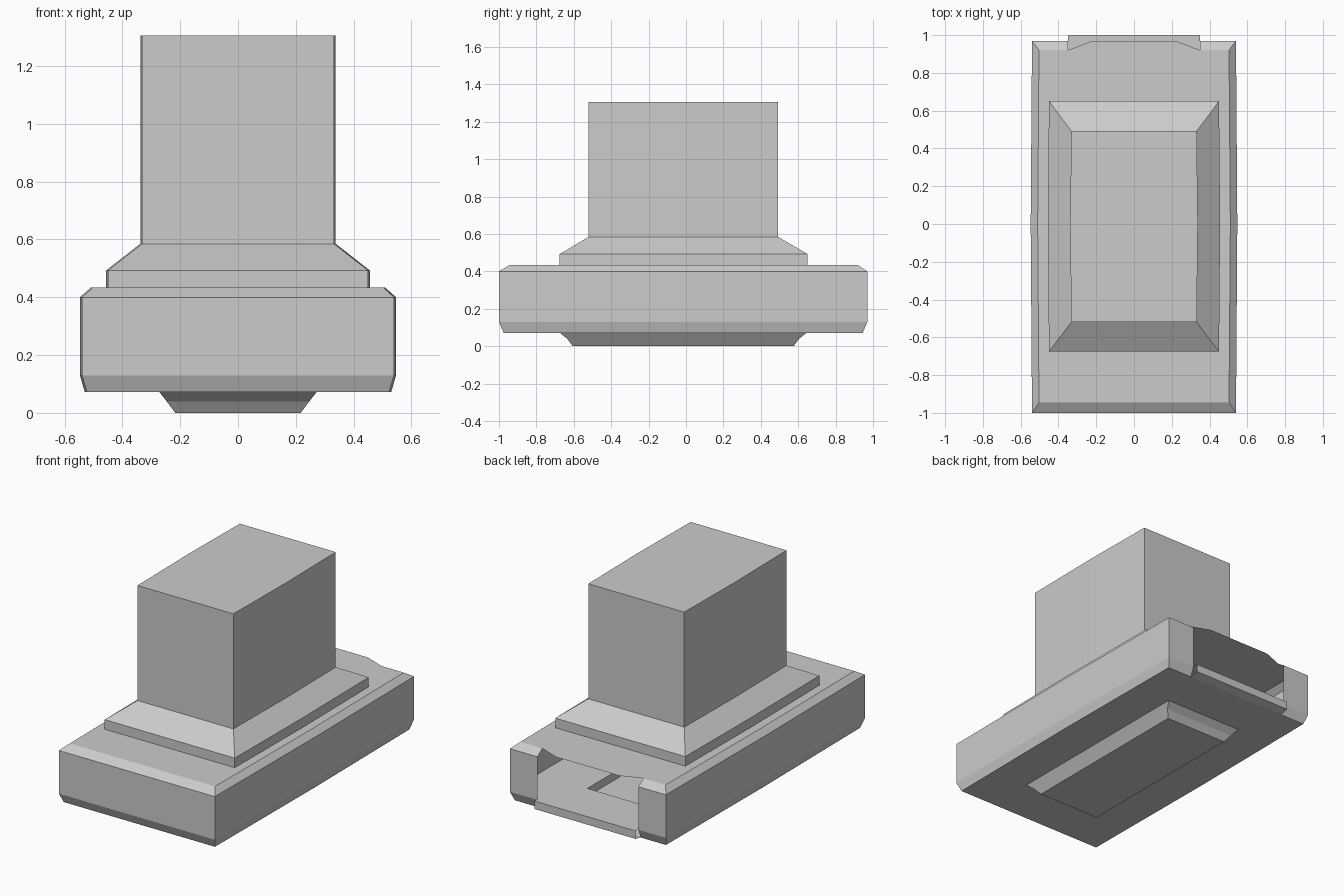
import bpy, bmesh

if "Cube" in bpy.data.objects:
    bpy.data.objects.remove(bpy.data.objects["Cube"])

MOUTH = 0.35  # half width of the opening in the back wall


def finish(name, bm, normals=True):
    if normals:
        bmesh.ops.recalc_face_normals(bm, faces=bm.faces)
    mesh = bpy.data.meshes.new(name)
    bm.to_mesh(mesh)
    bm.free()
    obj = bpy.data.objects.new(name, mesh)
    bpy.context.collection.objects.link(obj)
    return obj


def ring(bm, w, y0, y1, z, bulge=0.0, mouth=False):
    """Rectangle outline whose long sides may bow outward slightly."""
    pts = [(-w, y0), (w, y0)]
    if bulge:
        pts.append((w + bulge, 0))
    pts.append((w, y1))
    if mouth:
        pts += [(MOUTH, y1), (-MOUTH, y1)]
    pts.append((-w, y1))
    if bulge:
        pts.append((-w - bulge, 0))
    return [bm.verts.new((x, y, z)) for x, y in pts]


def skin(bm, rings, skip=None):
    for a, b in zip(rings, rings[1:]):
        n = len(a)
        for i in range(n):
            if i != skip:
                j = (i + 1) % n
                bm.faces.new((a[i], a[j], b[j], b[i]))


# Hollow chamfered base, open in the middle of its back wall
bm = bmesh.new()
rings = [ring(bm, w, y0, y1, z, 0.007, True) for w, y0, y1, z in (
    (0.523, -0.975, 0.945, 0.072), (0.54, -1.0, 0.97, 0.13),
    (0.54, -1.0, 0.97, 0.40), (0.503, -0.945, 0.92, 0.433))]
skin(bm, rings, skip=4)
bm.faces.new(rings[0][::-1])
bm.faces.new(rings[-1])
# roof tab over the opening
tab = [bm.verts.new((x, 0.97, 0.433)) for x in (-0.22, 0.22)]
bm.faces.new((rings[-1][5], rings[-1][4], tab[1], tab[0])).normal_flip()
finish("base_housing", bm)

# Stepped collar and tall rectangular shaft
bm = bmesh.new()
rings = [ring(bm, w, y0, y1, z, 0.006) for w, y0, y1, z in (
    (0.45, -0.675, 0.65, 0.433), (0.45, -0.675, 0.65, 0.493),
    (0.332, -0.52, 0.492, 0.585), (0.332, -0.52, 0.492, 1.305))]
skin(bm, rings)
bm.faces.new(rings[-1])
finish("collar_and_shaft", bm)

# Tapered pad under the base
bm = bmesh.new()
rings = [ring(bm, w, y0, y1, z) for w, y0, y1, z in (
    (0.217, -0.605, 0.575, 0.0), (0.247, -0.635, 0.605, 0.04),
    (0.272, -0.675, 0.645, 0.072))]
skin(bm, rings)
bm.faces.new(rings[0][::-1])
finish("bottom_pad", bm)

# Inner floor with a shallow recess
bm = bmesh.new()
rings = [ring(bm, w, y0, y1, z) for w, y0, y1, z in (
    (0.54, -1.0, 0.97, 0.135), (0.2, -0.69, 0.69, 0.135),
    (0.2, -0.69, 0.69, 0.085))]
skin(bm, rings)
bm.faces.new(rings[-1])
finish("inner_floor", bm)

# Thin lip of the floor reaching out of the opening
bm = bmesh.new()
profile = [(0.97, 0.135), (1.0, 0.135), (1.0, 0.085), (0.94, 0.072)]
rows = [[bm.verts.new((x, y, z)) for x in (-MOUTH, MOUTH)] for y, z in profile]
for a, b in zip(rows, rows[1:]):
    bm.faces.new((a[0], a[1], b[1], b[0]))
finish("floor_lip", bm)
